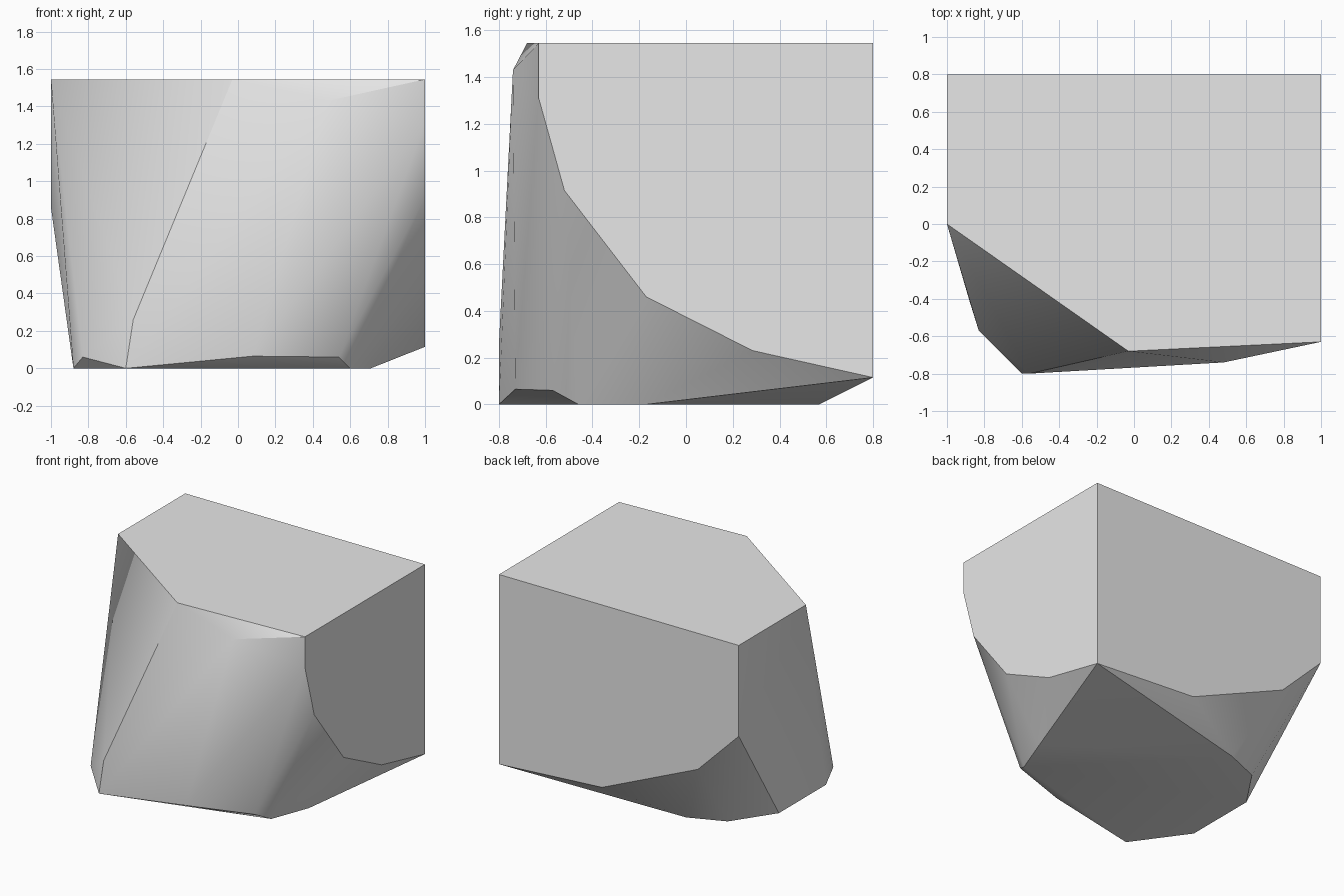
import bpy
import bmesh
from math import radians

# Remove the default object if it is there
default_object = bpy.data.objects.get("Cube")
if default_object:
    bpy.data.objects.remove(default_object, do_unlink=True)

TOP = 1.545
BACK = 0.8
SIDE = 1.0

# Outline of the flat top, seen as x and y
top_outline = [(-SIDE, BACK), (SIDE, BACK), (SIDE, -0.63), (-0.03, -0.68), (-SIDE, 0)]
# Lower edge of the flat side, seen as y and z
side_edge = [(-0.63, 1.31), (-0.52, 0.915), (-0.17, 0.46), (0.285, 0.23), (BACK, 0.115)]
# Lower edge of the flat back, seen as x and z
back_edge = [(0.14, 0.17), (-0.66, 0.52), (-SIDE, 0.86)]
# Outline of the flat base, seen as x and y
base_outline = [(-0.6, -0.8), (0.6, -0.46), (0.71, -0.17), (-0.4, 0.57),
                (-0.67, 0.46), (-0.88, 0.15), (-0.88, -0.41)]
# Corners of the rough front
front_corners = [(0.48, -0.74, 1.43), (-0.56, -0.8, 0.26), (0.08, -0.73, 0.065),
                 (0.54, -0.57, 0.06), (-0.83, -0.57, 0.06)]

corners = [(x, y, TOP) for x, y in top_outline]
corners += [(SIDE, y, z) for y, z in side_edge]
corners += [(x, BACK, z) for x, z in back_edge]
corners += [(x, y, 0) for x, y in base_outline]
corners += front_corners


def make_material(name, colour):
    material = bpy.data.materials.new(name)
    material.use_nodes = True
    material.diffuse_color = colour
    shader = next(n for n in material.node_tree.nodes if n.type == "BSDF_PRINCIPLED")
    shader.inputs["Base Color"].default_value = colour
    return material


# Broken rock chunk: the tight skin around its corners
bm = bmesh.new()
for corner in corners:
    bm.verts.new(corner)
hull = bmesh.ops.convex_hull(bm, input=bm.verts[:])
unused = [v for v in bm.verts if not v.link_faces]
bmesh.ops.delete(bm, geom=unused, context="VERTS")
bmesh.ops.dissolve_limit(bm, angle_limit=radians(0.5), use_dissolve_boundaries=False,
                         verts=bm.verts[:], edges=bm.edges[:])
bmesh.ops.recalc_face_normals(bm, faces=bm.faces[:])

mesh = bpy.data.meshes.new("rock_chunk")
bm.to_mesh(mesh)
bm.free()
rock = bpy.data.objects.new("rock_chunk", mesh)
bpy.context.collection.objects.link(rock)
mesh.materials.append(make_material("pale grey stone", (0.8, 0.8, 0.8, 1)))

# Soft shading across the rough faces, crisp edges on the flat cuts
bpy.ops.object.select_all(action="DESELECT")
rock.select_set(True)
bpy.context.view_layer.objects.active = rock
bpy.ops.object.shade_smooth_by_angle(angle=radians(30))
